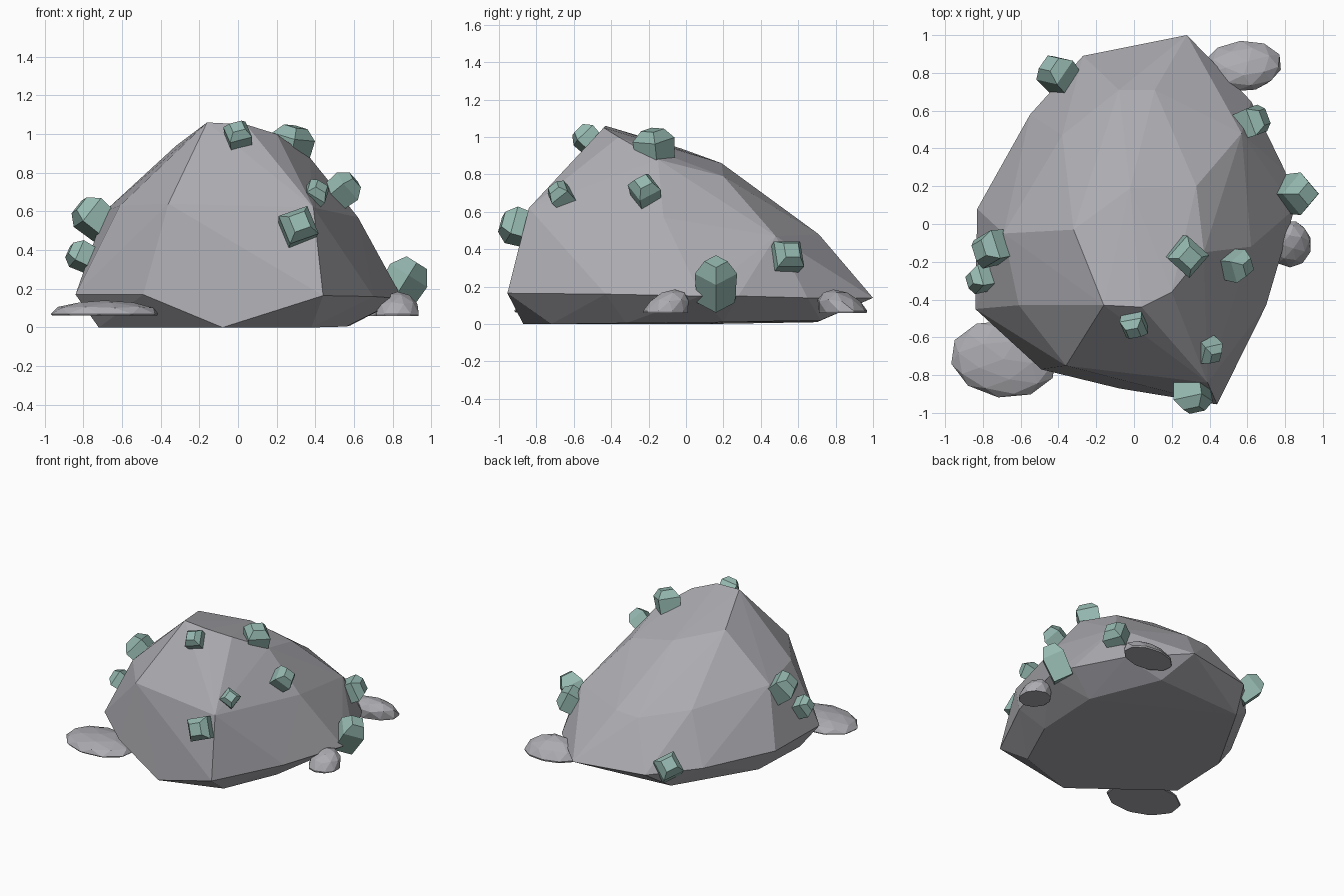
import bpy, bmesh, math
from mathutils import Vector, Matrix

if "Cube" in bpy.data.objects:
    bpy.data.objects.remove(bpy.data.objects["Cube"])


def material(name, rgb):
    m = bpy.data.materials.new(name)
    m.diffuse_color = (*rgb, 1)
    m.use_nodes = True
    m.node_tree.nodes["Principled BSDF"].inputs["Base Color"].default_value = m.diffuse_color
    return m


STONE = material("grey stone", (0.41, 0.41, 0.44))
CRYSTAL = material("green crystal", (0.30, 0.48, 0.43))


def finish(bm, name, mat):
    bmesh.ops.recalc_face_normals(bm, faces=bm.faces)
    me = bpy.data.meshes.new(name)
    bm.to_mesh(me)
    bm.free()
    me.materials.append(mat)
    ob = bpy.data.objects.new(name, me)
    bpy.context.collection.objects.link(ob)
    return ob


# Main boulder: faceted hull around its base, rim, shoulder and crown corners
base = [(-0.08, -0.87, 0), (0.38, -0.72, 0), (0.56, -0.32, 0.005), (0.58, 0.20, 0.01),
        (0.35, 0.72, 0.02), (-0.36, 0.70, 0.01), (-0.70, 0.10, 0), (-0.72, -0.38, 0)]
rim = [(0.44, -0.955, 0.165), (0.70, -0.43, 0.16), (0.85, 0.08, 0.15), (0.80, 0.28, 0.15),
       (0.62, 0.65, 0.14), (0.28, 1.0, 0.14), (-0.27, 0.89, 0.14), (-0.55, 0.58, 0.15),
       (-0.83, 0.08, 0.17), (-0.84, -0.45, 0.17), (-0.49, -0.77, 0.17)]
shoulder = [(-0.36, -0.75, 0.64), (0.39, -0.84, 0.62), (0.62, -0.12, 0.57), (0.57, 0.48, 0.47),
            (0.11, 0.71, 0.48), (-0.08, 0.71, 0.47), (-0.38, 0.47, 0.52),
            (-0.69, -0.05, 0.60), (-0.61, -0.43, 0.63)]
crown = [(-0.16, -0.43, 1.06), (0.04, -0.44, 1.05), (0.20, -0.36, 1.0), (0.37, -0.15, 0.88),
         (0.33, 0.20, 0.79), (-0.02, 0.19, 0.86), (-0.32, -0.03, 0.94)]
bm = bmesh.new()
for p in base + rim + shoulder + crown:
    bm.verts.new(p)
bmesh.ops.convex_hull(bm, input=bm.verts)
loose = [v for v in bm.verts if not v.link_faces]
bmesh.ops.delete(bm, geom=loose, context='VERTS')
finish(bm, "boulder", STONE)


# Crystals: square prisms with a bevelled cap, growing along a given direction
def crystal(name, centre, axis, width, length, spin):
    bm = bmesh.new()
    rings = []
    for z, s in ((-0.5, 0.9), (0.2, 1.0), (0.5, 0.55)):
        r = width * s / math.sqrt(2)
        rings.append([bm.verts.new((r * math.cos(a), r * math.sin(a), z * length))
                      for a in (math.pi / 4 + i * math.pi / 2 for i in range(4))])
    for low, high in zip(rings, rings[1:]):
        for i in range(4):
            j = (i + 1) % 4
            bm.faces.new((low[i], low[j], high[j], high[i]))
    bm.faces.new(rings[0])
    bm.faces.new(rings[-1])
    turn = Vector(axis).to_track_quat('Z', 'Y').to_matrix().to_4x4()
    bm.transform(Matrix.Translation(centre) @ turn @ Matrix.Rotation(math.radians(spin), 4, 'Z'))
    finish(bm, name, CRYSTAL)


crystals = [
    ((0.00, -0.53, 0.99), (-0.05, -0.7, 0.7), 0.12, 0.14, 20),
    ((0.28, -0.17, 0.95), (0.2, -0.1, 0.95), 0.16, 0.18, 75),
    ((0.54, -0.22, 0.71), (0.75, -0.1, 0.6), 0.13, 0.17, 35),
    ((0.40, -0.67, 0.69), (0.5, -0.6, 0.6), 0.11, 0.13, 50),
    ((0.31, -0.90, 0.52), (0.1, -0.95, 0.3), 0.16, 0.18, 20),
    ((0.855, 0.16, 0.225), (0.5, 0.0, 0.8), 0.16, 0.26, 45),
    ((0.62, 0.54, 0.36), (0.8, 0.3, 0.4), 0.15, 0.17, 0),
    ((-0.75, -0.13, 0.57), (-0.7, -0.1, 0.6), 0.16, 0.19, 15),
    ((-0.81, -0.29, 0.37), (-0.8, -0.1, 0.4), 0.12, 0.14, 20),
    ((-0.40, 0.79, 0.20), (-0.5, 0.6, 0.6), 0.16, 0.20, 25),
]
for i, c in enumerate(crystals):
    crystal(f"crystal_{i + 1}", *c)


# Side stones: low leaning domes with a flat underside
def side_stone(name, centre, radii, turn, lean):
    bm = bmesh.new()
    bmesh.ops.create_icosphere(bm, subdivisions=2, radius=1)
    bmesh.ops.bisect_plane(bm, geom=bm.verts[:] + bm.edges[:] + bm.faces[:],
                           plane_co=(0, 0, -0.1), plane_no=(0, 0, -1), clear_outer=True)
    bmesh.ops.holes_fill(bm, edges=[e for e in bm.edges if e.is_boundary])
    for v in bm.verts:
        v.co.y += lean * max(v.co.z, 0)
    bm.transform(Matrix.Translation(centre) @ Matrix.Rotation(math.radians(turn), 4, 'Z')
                 @ Matrix.Diagonal((*radii, 1)))
    finish(bm, name, STONE)


side_stone("front_left_stone", (-0.69, -0.715, 0.07), (0.285, 0.205, 0.07), -8, 0)
side_stone("back_right_stone", (0.575, 0.84, 0.07), (0.21, 0.13, 0.115), 5, -0.4)
side_stone("right_stone", (0.825, -0.11, 0.07), (0.115, 0.12, 0.115), 0, 0.4)
